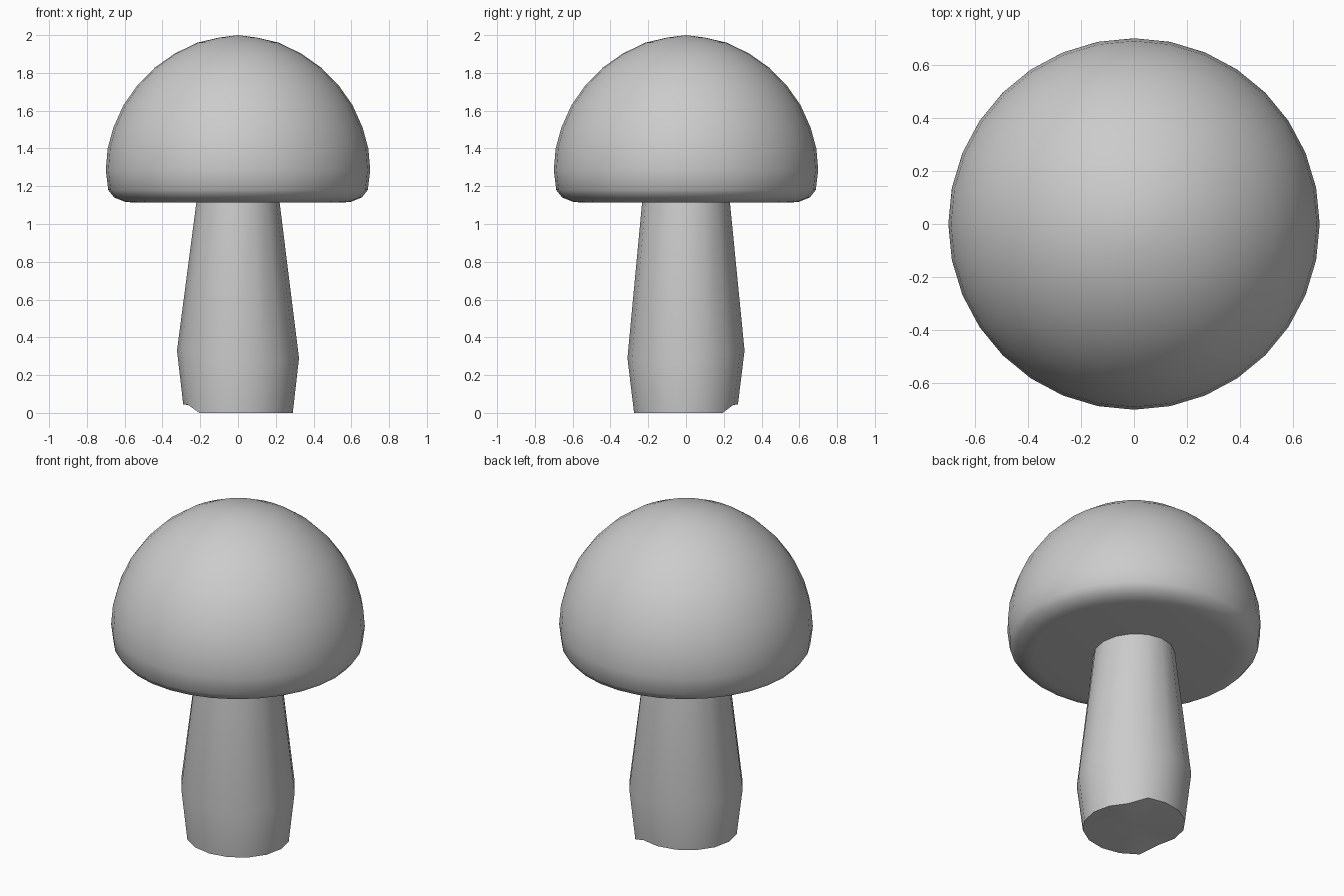
import bpy, bmesh, math

if "Cube" in bpy.data.objects:
    bpy.data.objects.remove(bpy.data.objects["Cube"])


def skin(name, rings, base=None, tip=None, angle=40):
    """Join rings of points (bottom to top), closing each end with a fan."""
    bm = bmesh.new()
    rows = [[bm.verts.new(p) for p in ring] for ring in rings]
    n = len(rows[0])
    for lo, hi in zip(rows, rows[1:]):
        for i in range(n):
            j = (i + 1) % n
            bm.faces.new((lo[i], lo[j], hi[j], hi[i]))
    for row, point in ((rows[0], base), (rows[-1], tip)):
        if point:
            c = bm.verts.new(point)
            for i in range(n):
                bm.faces.new((row[i], row[(i + 1) % n], c))
    bmesh.ops.recalc_face_normals(bm, faces=bm.faces)
    me = bpy.data.meshes.new(name)
    bm.to_mesh(me)
    bm.free()
    ob = bpy.data.objects.new(name, me)
    bpy.context.collection.objects.link(ob)
    bpy.ops.object.select_all(action='DESELECT')
    ob.select_set(True)
    bpy.context.view_layer.objects.active = ob
    bpy.ops.object.shade_smooth_by_angle(angle=math.radians(angle))
    return ob


def ring(rx, ry, n, height):
    """Ellipse whose height depends on d, the back-left direction (-1..1)."""
    pts = []
    for i in range(n):
        a = 2 * math.pi * i / n
        d = (math.sin(a) - math.cos(a)) / math.sqrt(2)
        pts.append((rx * math.cos(a), ry * math.sin(a), height(d)))
    return pts


# Domed cap with a rounded rim and flat underside
cap_profile = [(0.55, 1.113), (0.60, 1.118), (0.655, 1.14), (0.687, 1.18),
               (0.70, 1.285), (0.69, 1.40), (0.66, 1.51), (0.606, 1.63),
               (0.532, 1.735), (0.44, 1.828), (0.335, 1.902),
               (0.215, 1.96), (0.10, 1.987)]
skin("cap", [ring(r, r, 32, lambda d, z=z: z) for r, z in cap_profile],
     base=(0, 0, 1.113), tip=(0, 0, 2.0))

# Bulging stem, its foot raised slightly on the back-left side
skin("stem", [
    ring(0.29, 0.275, 16, lambda d: 0.045 if d > 0.2 else 0.0),
    ring(0.323, 0.31, 16, lambda d: 0.31 + 0.028 * d),
    ring(0.217, 0.23, 16, lambda d: 1.14),
], base=(0, 0, 0.01), tip=(0, 0, 1.14))
